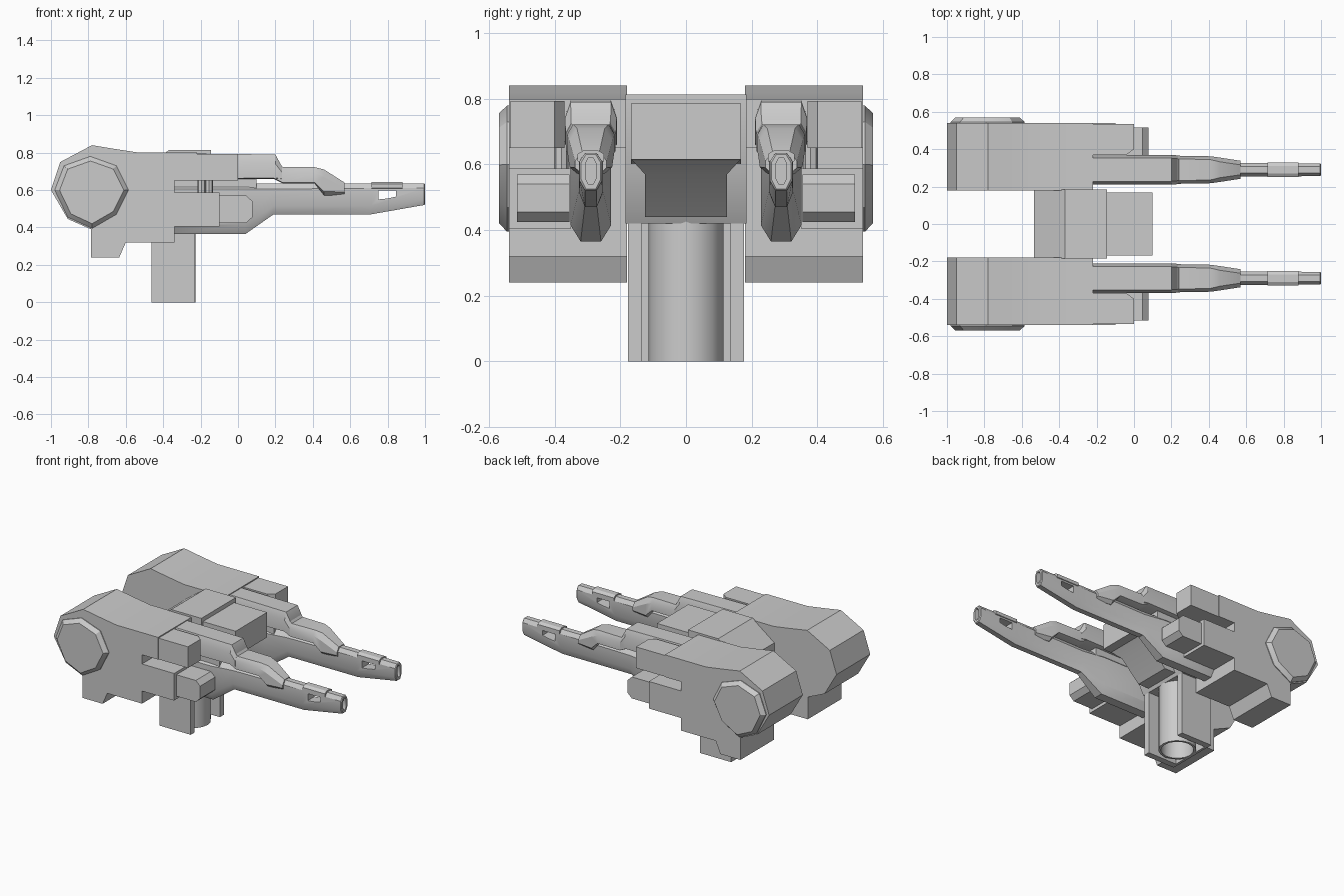
import bpy, bmesh, math
from math import radians

if "Cube" in bpy.data.objects:
    bpy.data.objects.remove(bpy.data.objects["Cube"])


def loft(name, rings, mirror=True):
    """Skin a list of closed rings (same point count) and cap both ends."""
    bm = bmesh.new()
    vr = [[bm.verts.new(p) for p in r] for r in rings]
    n = len(rings[0])
    for a, b in zip(vr, vr[1:]):
        for i in range(n):
            j = (i + 1) % n
            bm.faces.new((a[i], a[j], b[j], b[i]))
    bm.faces.new(vr[0])
    bm.faces.new(vr[-1])
    bmesh.ops.recalc_face_normals(bm, faces=bm.faces)
    me = bpy.data.meshes.new(name)
    bm.to_mesh(me)
    bm.free()
    ob = bpy.data.objects.new(name, me)
    bpy.context.collection.objects.link(ob)
    if mirror:
        add_mirror(ob)
    return ob


def add_mirror(ob):
    m = ob.modifiers.new("Mirror", 'MIRROR')
    m.use_axis = (False, True, False)
    m.use_clip = False


def prism(name, profile, y0, y1, mirror=True):
    """Extrude an xz profile along y."""
    return loft(name, [[(x, y, z) for x, z in profile] for y in (y0, y1)], mirror)


def box(name, x0, x1, y0, y1, z0, z1, mirror=True):
    return prism(name, [(x0, z0), (x1, z0), (x1, z1), (x0, z1)], y0, y1, mirror)


def section(x, zb, zt, w, cb, ct, yc=0.29, k=0.5):
    """Octagonal cross-section in yz: half width w, chamfer heights cb / ct."""
    pts = [(-w * k, zb), (w * k, zb), (w, zb + cb), (w, zt - ct),
           (w * k, zt), (-w * k, zt), (-w, zt - ct), (-w, zb + cb)]
    return [(x, yc + y, z) for y, z in pts]


# Armoured housings
prism("gun_housing", [(-1, .60), (-.95, .75), (-.78, .84), (-.66, .82), (-.53, .80),
                      (-.22, .80), (-.22, .65), (-.34, .65), (-.34, .32), (-.60, .32),
                      (-.635, .24), (-.785, .24), (-.785, .39), (-.91, .445)], .18, .54)

# Domed side caps
cap = [(-.98, .60), (-.93, .73), (-.79, .78), (-.65, .73),
       (-.585, .60), (-.65, .47), (-.78, .395), (-.91, .455)]
loft("side_cap", [[(-.78 + (x + .78) * s, y, .59 + (z - .59) * s) for x, z in cap]
                  for y, s in ((.53, 1), (.545, 1), (.57, .87))])

# Barrels: lofted, ending in a recessed muzzle
barrel = loft("barrel", [section(-.34, .365, .635, .062, .05, .03),
                         section(.04, .365, .635, .062, .05, .03),
                         section(.19, .47, .635, .038, .045, .03),
                         section(.71, .47, .635, .036, .045, .025),
                         section(.995, .52, .635, .034, .03, .025),
                         section(1.0, .525, .63, .030, .03, .025),
                         section(1.0, .54, .62, .015, .015, .015),
                         section(.90, .54, .62, .015, .015, .015)], mirror=False)
cutter = prism("slot_cutter", [(.75, .55), (.80, .555), (.845, .565), (.845, .597), (.75, .597)],
               .2, .4, mirror=False)
cutter.hide_render = True
cutter.hide_set(True)
cut = barrel.modifiers.new("Slot", 'BOOLEAN')
cut.operation = 'DIFFERENCE'
cut.object = cutter
add_mirror(barrel)

# Sight rail on the barrel tip
loft("barrel_rail", [section(x, .60, .644, .040, .01, .012) for x in (.715, .88)])

# Upper shroud and its spacer block
loft("upper_shroud", [section(-.25, .655, .795, .079, .005, .05, k=.78),
                      section(.20, .66, .79, .079, .005, .05, k=.78),
                      section(.235, .655, .725, .077, .005, .03, k=.78)])
loft("gas_block", [section(.19, .66, .785, .074, .005, .05, k=.78),
                   section(.24, .635, .722, .075, .005, .03, k=.78),
                   section(.41, .635, .722, .072, .005, .03, k=.75),
                   section(.46, .572, .71, .065, .02, .04, k=.65),
                   section(.57, .57, .64, .048, .02, .03, k=.55)])
box("shroud_spacer", -.34, .10, .24, .34, .60, .67)

# Outer upper pod, with chamfered inner front corner
pod = [(-.23, .37), (-.04, .37), (0, .40), (0, .535), (-.23, .535)]
loft("upper_pod", [[(x, y, z) for x, y in pod] for z in (.65, .793)])

# Outer lower pod: base block and chamfered nose
box("lower_pod_base", -.35, -.10, .35, .54, .405, .588)
prism("lower_pod_nose", [(-.11, .425), (.045, .425), (.077, .455), (.077, .54),
                         (.045, .57), (-.11, .57)], .355, .515)

# Small posts joining the two pods
for i, x in enumerate((-.195, -.155)):
    loft("pod_link_%d" % (i + 1),
         [[(x + .022 * math.cos(a), .38 + .022 * math.sin(a), z)
           for a in [k * math.pi / 4 for k in range(8)]] for z in (.57, .67)])

# Centre yoke between the housings
prism("centre_yoke", [(-.535, .69), (-.37, .813), (-.145, .813), (-.145, .58), (-.23, .42),
                      (-.46, .42), (-.535, .52)], -.185, .185, mirror=False)

# Centre mantlet with sloping underside
prism("mantlet", [(-.16, .785), (.10, .785), (.10, .615), (-.16, .60)], -.168, .168, mirror=False)
loft("mantlet_chin", [[(.05, -.168, .617), (.05, .168, .617), (-.24, .168, .617), (-.24, -.168, .617)],
                      [(-.01, -.125, .57), (-.01, .125, .57), (-.24, .125, .57), (-.24, -.125, .57)],
                      [(-.14, -.125, .44), (-.14, .125, .44), (-.24, .125, .44), (-.24, -.125, .44)]],
     mirror=False)

# Pedestal: side plates, back plate and hollow column
box("pedestal_plate", -.46, -.23, .135, .177, 0, .45)
box("pedestal_back", -.462, -.445, -.177, .177, 0, .45, mirror=False)
rings = [(.10, .43), (.10, 0), (.115, 0), (.115, .45)]
loft("pedestal_column", [[(-.342 + r * math.cos(k * math.pi / 8), r * math.sin(k * math.pi / 8), z)
                          for k in range(16)] for r, z in rings], mirror=False)

# Smooth shading with sharp edges kept
bpy.ops.object.select_all(action='DESELECT')
for ob in bpy.context.collection.objects:
    if ob is not cutter:
        ob.select_set(True)
        bpy.context.view_layer.objects.active = ob
bpy.ops.object.shade_smooth_by_angle(angle=radians(30))
